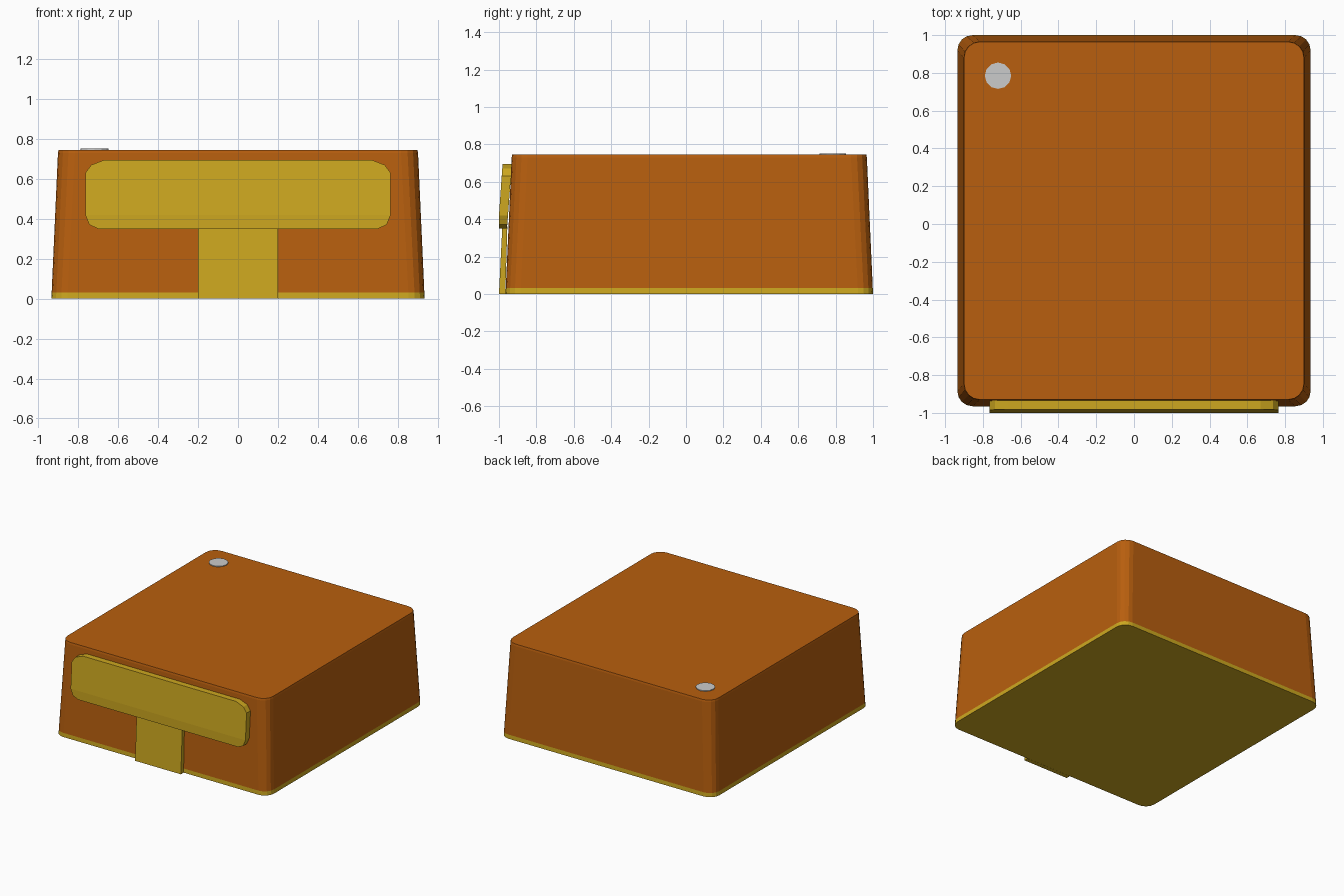
import bpy, bmesh
from math import sin, cos, pi

if "Cube" in bpy.data.objects:
    bpy.data.objects.remove(bpy.data.objects["Cube"])


def material(name, color):
    m = bpy.data.materials.new(name)
    m.diffuse_color = (*color, 1)
    m.use_nodes = True
    m.node_tree.nodes["Principled BSDF"].inputs["Base Color"].default_value = m.diffuse_color
    return m


orange = material("orange", (0.48, 0.114, 0.0044))
yellow = material("yellow", (0.61, 0.39, 0.014))


def finish(name, bm, mat=None):
    bmesh.ops.recalc_face_normals(bm, faces=bm.faces)
    mesh = bpy.data.meshes.new(name)
    bm.to_mesh(mesh)
    bm.free()
    ob = bpy.data.objects.new(name, mesh)
    bpy.context.collection.objects.link(ob)
    if mat:
        mesh.materials.append(mat)
    return ob


def rounded_rect(inset, r, seg=4):
    """Outline of the case, moved inwards by inset."""
    x, y0, y1 = 0.935 - inset, -0.965 + inset, 1.0 - inset
    centres = [(x - r, y1 - r), (-x + r, y1 - r), (-x + r, y0 + r), (x - r, y0 + r)]
    return [(cx + r * cos((q + i / seg) * pi / 2), cy + r * sin((q + i / seg) * pi / 2))
            for q, (cx, cy) in enumerate(centres) for i in range(seg + 1)]


def loft(name, levels, mat):
    """Stack of rounded rectangles: (z, inset, corner radius)."""
    bm = bmesh.new()
    rings = [[bm.verts.new((x, y, z)) for x, y in rounded_rect(i, r)] for z, i, r in levels]
    for a, b in zip(rings, rings[1:]):
        for k in range(len(a)):
            n = (k + 1) % len(a)
            bm.faces.new((a[k], a[n], b[n], b[k]))
    bm.faces.new(rings[0])
    bm.faces.new(rings[-1])
    return finish(name, bm, mat)


def front_plate(name, half, front, back, bend=None):
    """Symmetric upright plate; half is its right outline (x, z) from bottom to top."""
    outline = half + [(-x, z) for x, z in reversed(half)]
    bm = bmesh.new()
    f = [bm.verts.new((x, front(z), z)) for x, z in outline]
    b = [bm.verts.new((x, back(z), z)) for x, z in outline]
    n = len(outline)
    for k in range(n):
        bm.faces.new((f[k], f[(k + 1) % n], b[(k + 1) % n], b[k]))
    bm.faces.new(b)
    if bend is None:
        bm.faces.new(f)
    else:
        bm.faces.new(f[bend:n - bend])
        bm.faces.new(f[n - 1 - bend:] + f[:bend + 1])
    return finish(name, bm, yellow)


# Tapered case and its coloured base
loft("base_plate", [(0, 0, 0.08), (0.032, 0.0015, 0.08)], yellow)
loft("case_body", [(0.032, 0.0015, 0.08), (0.73, 0.033, 0.085), (0.745, 0.036, 0.082)], orange)

# T-shaped front trim: rounded bar with a bent front face, and the stem below
bar = [(0.70, 0.35), (0.745, 0.37), (0.765, 0.42), (0.765, 0.63), (0.735, 0.67), (0.67, 0.695)]
front_plate("front_bar", bar,
            lambda z: -1.0 + max(0, z - 0.42) * 0.07,
            lambda z: -0.957 + (z - 0.35) * 0.075, bend=2)
front_plate("front_stem", [(0.2, 0), (0.2, 0.36)],
            lambda z: -1.0 + z * 0.05,
            lambda z: -0.966 + z * 0.03)

# Small round button on the top
bm = bmesh.new()
bmesh.ops.create_cone(bm, cap_ends=True, segments=12, radius1=0.07, radius2=0.07, depth=0.02)
bmesh.ops.translate(bm, verts=bm.verts, vec=(-0.72, 0.785, 0.741))
finish("top_button", bm)
